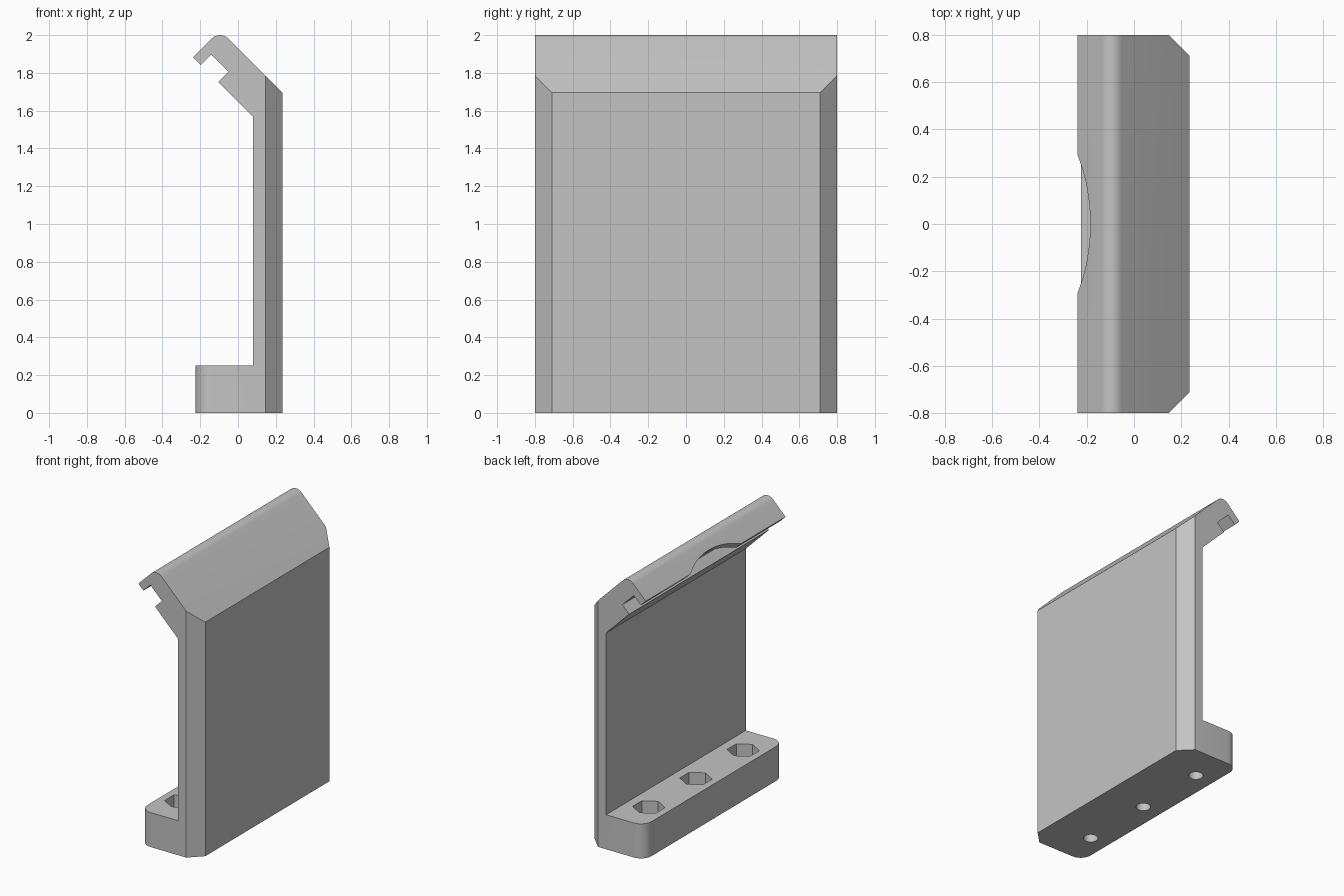
import bpy, bmesh
from math import radians, sqrt
from mathutils import Matrix, Vector

cube = bpy.data.objects.get("Cube")
if cube:
    bpy.data.objects.remove(cube, do_unlink=True)

HALF_WIDTH = 0.8
FOOT_TOP = 0.25

grey = bpy.data.materials.new("plain grey")
grey.use_nodes = True
colour = (0.55, 0.55, 0.55, 1)
grey.diffuse_color = colour
grey.node_tree.nodes["Principled BSDF"].inputs["Base Color"].default_value = colour


def make_object(name, bm):
    bmesh.ops.recalc_face_normals(bm, faces=bm.faces)
    mesh = bpy.data.meshes.new(name)
    bm.to_mesh(mesh)
    bm.free()
    mesh.materials.append(grey)
    obj = bpy.data.objects.new(name, mesh)
    bpy.context.collection.objects.link(obj)
    return obj


def bevel(bm, test, offset, segments):
    edges = [e for e in bm.edges if test(*(v.co for v in e.verts))]
    bmesh.ops.bevel(bm, geom=edges, offset=offset, segments=segments,
                    profile=0.5, affect='EDGES', clamp_overlap=False)


def upright_at(x):
    return lambda a, b: (abs(a.x - x) < 0.001 and abs(b.x - x) < 0.001
                         and abs(a.y - b.y) < 0.001)


def cut(target, name, sides, radius, depth, matrix):
    bm = bmesh.new()
    bmesh.ops.create_cone(bm, cap_ends=True, segments=sides, radius1=radius,
                          radius2=radius, depth=depth, matrix=matrix)
    cutter = make_object(name, bm)
    cutter.hide_render = True
    mod = target.modifiers.new(name, 'BOOLEAN')
    mod.operation = 'DIFFERENCE'
    mod.solver = 'EXACT'
    mod.object = cutter
    bpy.context.view_layer.objects.active = target
    bpy.ops.object.modifier_apply(modifier=mod.name)
    bpy.data.objects.remove(cutter, do_unlink=True)


# Side profile: foot, wall, sloping head and hooked lip
profile = [(-0.225, 0), (0.235, 0), (0.235, 1.695), (-0.095, 2.025),
           (-0.238, 1.882), (-0.198, 1.842), (-0.142, 1.898), (-0.05, 1.806),
           (-0.105, 1.752), (0.08, 1.567), (0.08, FOOT_TOP), (-0.225, FOOT_TOP)]
bm = bmesh.new()
face = bm.faces.new([bm.verts.new((x, -HALF_WIDTH, z)) for x, z in profile])
extruded = bmesh.ops.extrude_face_region(bm, geom=[face])["geom"]
bmesh.ops.translate(bm, vec=(0, 2 * HALF_WIDTH, 0),
                    verts=[g for g in extruded if isinstance(g, bmesh.types.BMVert)])
bmesh.ops.recalc_face_normals(bm, faces=bm.faces)

# Chamfered wall corners, rounded foot corners and rounded ridge
bevel(bm, upright_at(0.235), 0.09, 1)
bevel(bm, upright_at(-0.225), 0.085, 8)
bevel(bm, lambda a, b: min(a.z, b.z) > 2.02, 0.06, 8)
bracket = make_object("clip_bracket", bm)

# Hexagonal nut pockets with round screw holes
for y in (-0.54, 0, 0.54):
    turn = Matrix.Rotation(radians(0), 4, 'Z')
    cut(bracket, "screw_hole_cutter", 32, 0.048, 0.4,
        Matrix.Translation((-0.08, y, 0.1)))
    cut(bracket, "nut_pocket_cutter", 6, 0.107, 0.26,
        Matrix.Translation((-0.08, y, FOOT_TOP)) @ turn)

# Shallow curved thumb notch in the lip
radius = 0.6
centre = Vector((-0.185, 0, 1.935)) + Vector((-1, 0, -1)) * radius / sqrt(2)
cut(bracket, "thumb_notch_cutter", 128, radius, 0.3,
    Matrix.Translation(centre) @ Matrix.Rotation(radians(-45), 4, 'Y'))

bpy.ops.object.select_all(action='DESELECT')
bracket.select_set(True)
bpy.context.view_layer.objects.active = bracket
bpy.ops.object.shade_smooth_by_angle(angle=radians(30))
